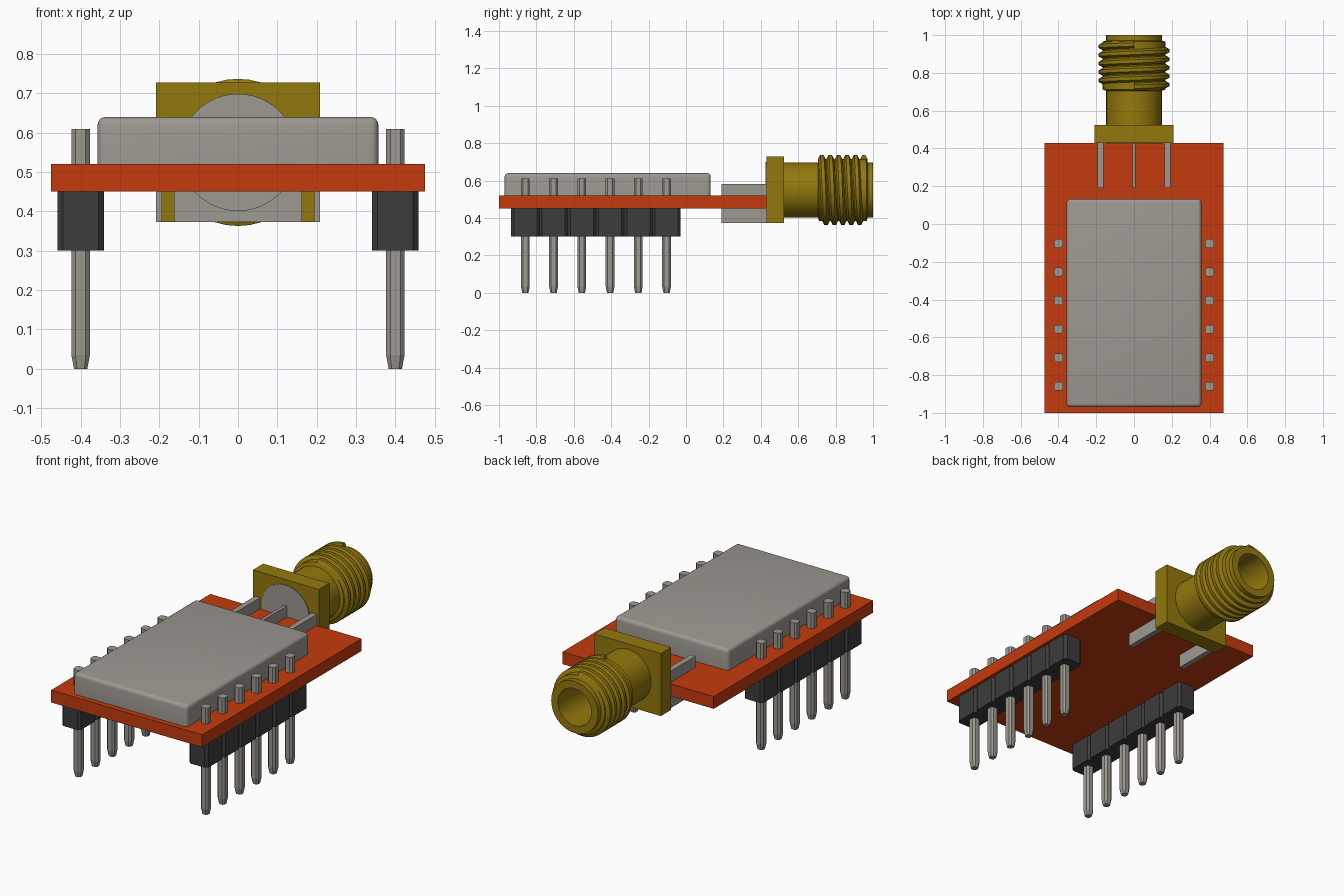
import bpy, bmesh, math

cube = bpy.data.objects.get("Cube")
if cube:
    bpy.data.objects.remove(cube, do_unlink=True)


def material(name, rgb, rough=0.6):
    m = bpy.data.materials.new(name)
    m.diffuse_color = (*rgb, 1)
    m.use_nodes = True
    node = m.node_tree.nodes["Principled BSDF"]
    node.inputs["Base Color"].default_value = (*rgb, 1)
    node.inputs["Roughness"].default_value = rough
    return m


RED = material("board red", (0.56, 0.043, 0.004))
METAL = material("tin grey", (0.34, 0.315, 0.285))
BRASS = material("brass", (0.29, 0.19, 0.004))
BLACK = material("header black", (0.045, 0.045, 0.047))


def finish(name, bm, *mats, smooth=False):
    """Turn a bmesh into a named object."""
    bmesh.ops.recalc_face_normals(bm, faces=bm.faces)
    mesh = bpy.data.meshes.new(name)
    bm.to_mesh(mesh)
    bm.free()
    for m in mats:
        mesh.materials.append(m)
    obj = bpy.data.objects.new(name, mesh)
    bpy.context.collection.objects.link(obj)
    if smooth:
        bpy.ops.object.select_all(action='DESELECT')
        obj.select_set(True)
        bpy.context.view_layer.objects.active = obj
        bpy.ops.object.shade_smooth_by_angle(angle=math.radians(35))
    return obj


def box(x0, x1, y0, y1, z0, z1):
    bm = bmesh.new()
    bmesh.ops.create_cube(bm, size=1)
    for v in bm.verts:
        v.co.x = x0 if v.co.x < 0 else x1
        v.co.y = y0 if v.co.y < 0 else y1
        v.co.z = z0 if v.co.z < 0 else z1
    return bm


def skin(rings, closed_ends=True):
    """Join equal rings of points with quads and cap the two ends."""
    bm = bmesh.new()
    vs = [[bm.verts.new(p) for p in ring] for ring in rings]
    n = len(vs[0])
    for a, b in zip(vs, vs[1:]):
        for i in range(n):
            j = (i + 1) % n
            bm.faces.new((a[i], a[j], b[j], b[i]))
    if closed_ends:
        bm.faces.new(vs[0])
        bm.faces.new(vs[-1])
    return bm


def chamfered(cx, cy, hx, hy, c, z):
    """Rectangle with cut corners at height z."""
    pts = [(hx, hy - c), (hx - c, hy), (c - hx, hy), (-hx, hy - c),
           (-hx, c - hy), (c - hx, -hy), (hx - c, -hy), (hx, c - hy)]
    return [(cx + x, cy + y, z) for x, y in pts]


# Circuit board
finish("circuit_board", box(-0.475, 0.475, -1.0, 0.43, 0.45, 0.52), RED)

# Shield can with rounded upper and upright edges
bm = box(-0.357, 0.357, -0.97, 0.132, 0.52, 0.64)
edges = [e for e in bm.edges if max(v.co.z for v in e.verts) > 0.6]
bmesh.ops.bevel(bm, geom=edges, offset=0.02, segments=4, profile=0.5, affect='EDGES')
finish("shield_can", bm, METAL, smooth=True)

# Two rows of pin headers
PITCH = 0.151
for side, sx in (("left", 1), ("right", -1)):
    for i in range(6):
        y = -0.859 + i * PITCH
        x = sx * 0.4
        block = [chamfered(x, y, 0.059, PITCH / 2, 0.014, z) for z in (0.30, 0.45)]
        finish(f"{side}_header_block_{i + 1}", skin(block), BLACK)
        pin = [chamfered(x, y, h, h, h * 0.45, z)
               for h, z in ((0.017, 0.0), (0.0235, 0.035), (0.0235, 0.61))]
        finish(f"{side}_pin_{i + 1}", skin(pin), METAL)

# Connector flange, its front face below the board is grey
AXIS_Z = 0.55
bm = box(-0.208, 0.208, 0.43, 0.523, 0.373, 0.728)
bmesh.ops.bisect_plane(bm, geom=bm.verts[:] + bm.edges[:] + bm.faces[:],
                       plane_co=(0, 0, 0.45), plane_no=(0, 0, 1))
bm.normal_update()
for f in bm.faces:
    if f.normal.y < -0.9 and f.calc_center_median().z < 0.45:
        f.material_index = 1
finish("connector_flange", bm, BRASS, METAL)


def circle(r, y, n=48):
    return [(r * math.sin(2 * math.pi * i / n), y,
             AXIS_Z + r * math.cos(2 * math.pi * i / n)) for i in range(n)]


# Insulator disc on the front of the flange
finish("insulator_disc", skin([circle(0.149, 0.426), circle(0.149, 0.432)]), METAL)

# Connector barrel with open bore
profile = [(0.147, 0.52), (0.147, 0.705), (0.166, 0.712), (0.166, 0.965),
           (0.147, 0.972), (0.147, 1.0), (0.105, 1.0), (0.105, 0.6)]
finish("connector_barrel", skin([circle(r, y) for r, y in profile]), BRASS, smooth=True)

# Helical thread ridge
STEPS, TURNS, LEAD = 40, 5, 0.045
ridge = []
for k in range(STEPS * TURNS + 1):
    a = 2 * math.pi * k / STEPS
    yc = 0.726 + LEAD * k / STEPS
    ridge.append([(r * math.sin(a), yc + dy, AXIS_Z + r * math.cos(a))
                  for r, dy in ((0.163, -0.021), (0.187, -0.009),
                                (0.187, 0.009), (0.163, 0.021))])
finish("connector_thread", skin(ridge), BRASS, smooth=True)

# Solder legs above and below the board; the lower ones have brass tips
for side, x in (("left", 0.178), ("right", -0.178)):
    finish(f"{side}_upper_leg",
           box(x - 0.016, x + 0.016, 0.19, 0.432, 0.52, 0.583), METAL)
    bm = box(x - 0.016, x + 0.016, 0.19, 0.432, 0.373, 0.45)
    bm.normal_update()
    for f in bm.faces:
        f.material_index = 1 if f.normal.y < -0.9 else 0
    finish(f"{side}_lower_leg", bm, METAL, BRASS)

# Centre signal pin
finish("centre_signal_pin", box(-0.009, 0.009, 0.19, 0.432, 0.52, 0.583), METAL)
